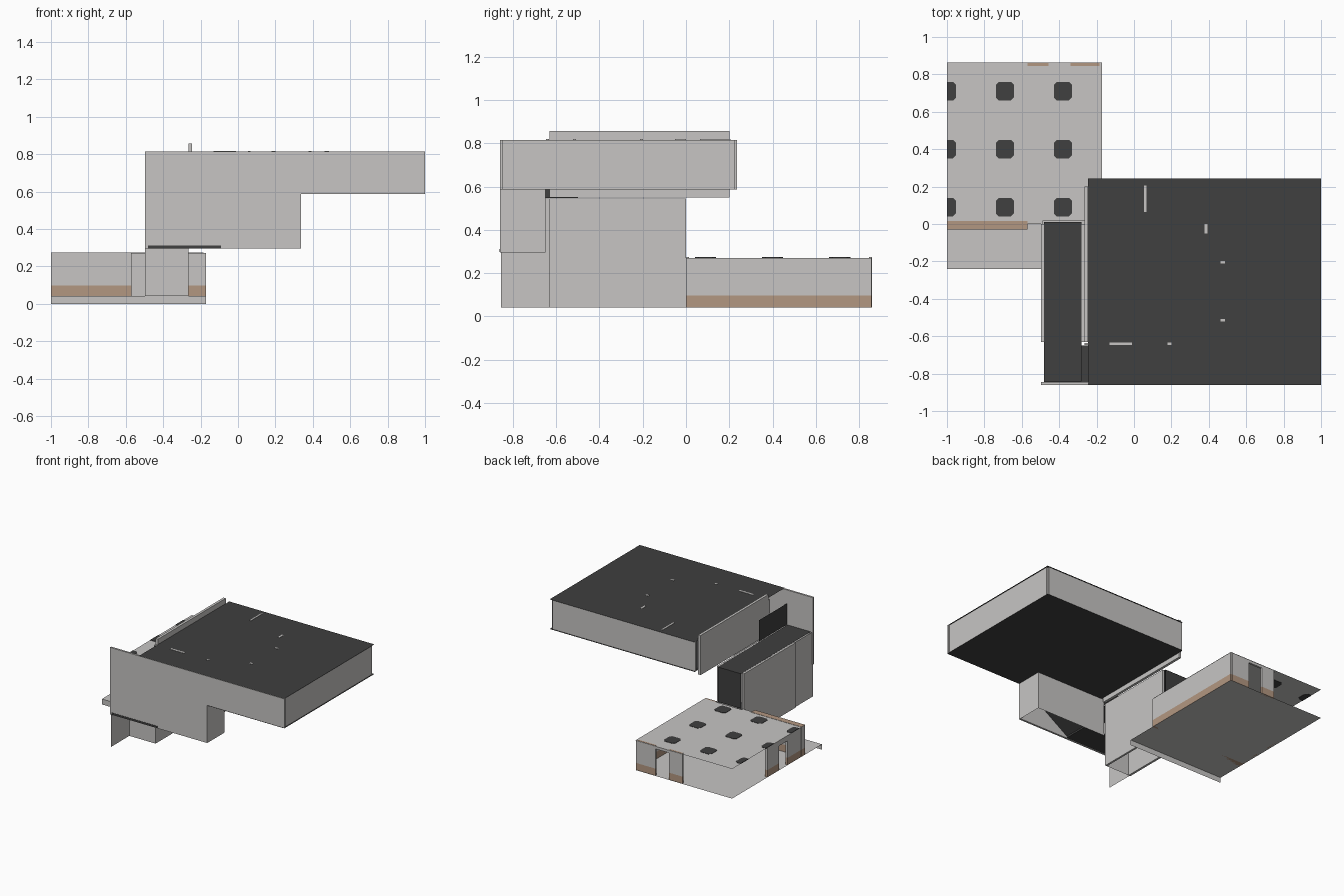
import bpy, bmesh, math

if "Cube" in bpy.data.objects:
    bpy.data.objects.remove(bpy.data.objects["Cube"])


def mat(name, c):
    m = bpy.data.materials.new(name)
    m.diffuse_color = (*c, 1)
    m.use_nodes = True
    m.node_tree.nodes["Principled BSDF"].inputs["Base Color"].default_value = m.diffuse_color
    return m


GREY = mat("light_plaster", (0.57, 0.56, 0.55))
DARK = mat("dark_slate", (0.05, 0.05, 0.05))
BROWN = mat("brown_trim", (0.45, 0.31, 0.22))


def finish(name, bm, mats):
    me = bpy.data.meshes.new(name)
    bm.to_mesh(me)
    bm.free()
    for m in mats:
        me.materials.append(m)
    ob = bpy.data.objects.new(name, me)
    bpy.context.collection.objects.link(ob)
    return ob


def cuboid(x, y, z):
    bm = bmesh.new()
    bmesh.ops.create_cube(bm, size=1)
    for v in bm.verts:
        v.co = [r[0] if c < 0 else r[1] for c, r in zip(v.co, (x, y, z))]
    return bm


def box(name, x, y, z, m=GREY):
    return finish(name, cuboid(x, y, z), [m])


def quad(name, pts, m=GREY):
    bm = bmesh.new()
    bm.faces.new([bm.verts.new(p) for p in pts])
    return finish(name, bm, [m])


def flat(name, x, y, z, m=GREY):
    return quad(name, [(x[0], y[0], z), (x[1], y[0], z), (x[1], y[1], z), (x[0], y[1], z)], m)


def trimmed_wall(name, x, y, top=0.274):
    """Lower room wall with a brown skirting and a brown top edge."""
    bm = cuboid(x, y, (0.042, top))
    bmesh.ops.bisect_plane(bm, geom=bm.verts[:] + bm.edges[:] + bm.faces[:],
                           plane_co=(0, 0, 0.097), plane_no=(0, 0, 1))
    for f in bm.faces:
        z = f.calc_center_median().z
        f.material_index = 1 if z < 0.097 or z > top - 0.001 else 0
    return finish(name, bm, [GREY, BROWN])


# Lower room: floor sheet with a front lip, walls, ceiling
flat("room_floor", (-1, -0.17), (-0.24, 0.863), 0.042)
quad("floor_front_lip", [(-1, -0.24, 0), (-0.17, -0.24, 0), (-0.17, -0.24, 0.042), (-1, -0.24, 0.042)])
flat("room_ceiling", (-1, -0.17), (0.015, 0.863), 0.272)
trimmed_wall("room_front_wall_left", (-1, -0.57), (-0.03, 0.015))
trimmed_wall("room_front_wall_right", (-0.265, -0.172), (0.0, 0.018), 0.271)
box("room_front_door_jamb", (-0.57, -0.49), (0.0, 0.018), (0.042, 0.271))
trimmed_wall("room_right_wall", (-0.185, -0.171), (0.018, 0.857), 0.271)
trimmed_wall("room_back_wall_right", (-0.34, -0.185), (0.845, 0.86))
trimmed_wall("room_back_wall_left", (-0.57, -0.457), (0.845, 0.86))
box("room_back_lintel", (-0.457, -0.34), (0.845, 0.86), (0.25, 0.271))
trimmed_wall("room_left_wall_front", (-0.999, -0.98), (0.018, 0.18), 0.271)
trimmed_wall("room_left_wall_back", (-0.999, -0.98), (0.29, 0.43), 0.271)
box("room_left_lintel", (-0.999, -0.98), (0.18, 0.29), (0.23, 0.271))

# Ceiling lamps: clipped rounded squares, shown on both ceiling sides
for i, cx in enumerate((-1.0, -0.69, -0.38)):
    for j, cy in enumerate((0.09, 0.4, 0.71)):
        bm = bmesh.new()
        a, b = 0.049, 0.033
        ring = [(a, -b), (a, b), (b, a), (-b, a), (-a, b), (-a, -b), (-b, -a), (b, -a)]
        vs = [bm.verts.new((max(-1, cx + px), cy + py, 0.270)) for px, py in ring]
        bmesh.ops.remove_doubles(bm, verts=vs, dist=1e-5)
        bm.verts.ensure_lookup_table()
        if not bm.faces:
            bmesh.ops.contextual_create(bm, geom=bm.verts[:])
        ext = bmesh.ops.extrude_face_region(bm, geom=bm.faces[:])
        for v in ext["geom"]:
            if isinstance(v, bmesh.types.BMVert):
                v.co.z = 0.2745
        finish(f"ceiling_lamp_{i}_{j}", bm, [DARK])

# Stair corridor rising towards the front
box("corridor_right_wall", (-0.28, -0.265), (-0.632, 0.0), (0.042, 0.545))
box("corridor_left_wall", (-0.497, -0.48), (-0.63, 0.0), (0.042, 0.545))
quad("corridor_left_wall_end", [(-0.49, -0.855, 0.042), (-0.49, -0.63, 0.042),
                                (-0.49, -0.63, 0.545), (-0.49, -0.855, 0.545)])
quad("corridor_front_panel", [(-0.497, -0.632, 0.042), (-0.265, -0.632, 0.042),
                              (-0.265, -0.632, 0.295), (-0.497, -0.632, 0.295)])
flat("corridor_roof", (-0.48, -0.282), (-0.842, 0.012), 0.546, DARK)
quad("corridor_end_panel", [(-0.48, 0.01, 0.275), (-0.28, 0.01, 0.275),
                            (-0.28, 0.01, 0.546), (-0.48, 0.01, 0.546)], DARK)
quad("corridor_ramp", [(-0.48, 0.0, 0.042), (-0.28, 0.0, 0.042),
                       (-0.28, -0.63, 0.3), (-0.48, -0.63, 0.3)], DARK)
quad("landing_lintel", [(-0.275, -0.845, 0.546), (-0.275, -0.5, 0.546),
                        (-0.275, -0.5, 0.71), (-0.275, -0.845, 0.71)], DARK)

# Landing passage and its ramp up to the big room
box("landing_floor", (-0.48, -0.09), (-0.862, -0.65), (0.297, 0.312), DARK)
quad("landing_ramp", [(-0.09, -0.845, 0.31), (0.33, -0.845, 0.585),
                      (0.33, -0.65, 0.585), (-0.09, -0.65, 0.31)], DARK)
quad("landing_back_wall", [(-0.265, -0.648, 0.295), (0.338, -0.648, 0.295),
                           (0.338, -0.648, 0.587), (-0.265, -0.648, 0.587)])
quad("landing_right_wall", [(0.338, -0.86, 0.295), (0.338, -0.648, 0.295),
                            (0.338, -0.648, 0.587), (0.338, -0.86, 0.587)])

# Tall stepped front wall, one profile extruded back
bm = bmesh.new()
prof = [(-0.497, 0.295), (0.338, 0.295), (0.338, 0.587), (1, 0.587), (1, 0.814), (-0.497, 0.814)]
f = bm.faces.new([bm.verts.new((x, -0.86, z)) for x, z in prof])
for g in bmesh.ops.extrude_face_region(bm, geom=[f])["geom"]:
    if isinstance(g, bmesh.types.BMVert):
        g.co.y = -0.845
bmesh.ops.recalc_face_normals(bm, faces=bm.faces[:])
finish("front_wall", bm, [GREY])

# Big upper room
flat("upper_roof", (-0.245, 1), (-0.861, 0.243), 0.816, DARK)
flat("upper_floor", (-0.245, 1), (-0.648, 0.243), 0.586, DARK)
flat("upper_floor_front", (0.338, 1), (-0.861, -0.648), 0.586, DARK)
box("upper_right_wall", (0.98, 0.992), (-0.845, 0.223), (0.587, 0.815))
box("upper_back_wall", (-0.245, 0.98), (0.223, 0.235), (0.587, 0.815))
box("upper_left_wall", (-0.265, -0.245), (-0.63, 0.2), (0.55, 0.857))
box("upper_partition", (-0.265, 0.338), (-0.648, -0.635), (0.587, 0.814))

# Partition tops that show through the roof as thin slits
for i, (cx, cy, w, d) in enumerate([(0.06, 0.135, 0.012, 0.14), (-0.07, -0.64, 0.12, 0.015),
                                    (0.19, -0.64, 0.02, 0.015), (0.385, -0.025, 0.015, 0.05),
                                    (0.475, -0.205, 0.025, 0.015), (0.475, -0.515, 0.025, 0.015)]):
    box(f"roof_slit_{i}", (cx - w / 2, cx + w / 2), (cy - d / 2, cy + d / 2), (0.814, 0.8185))
